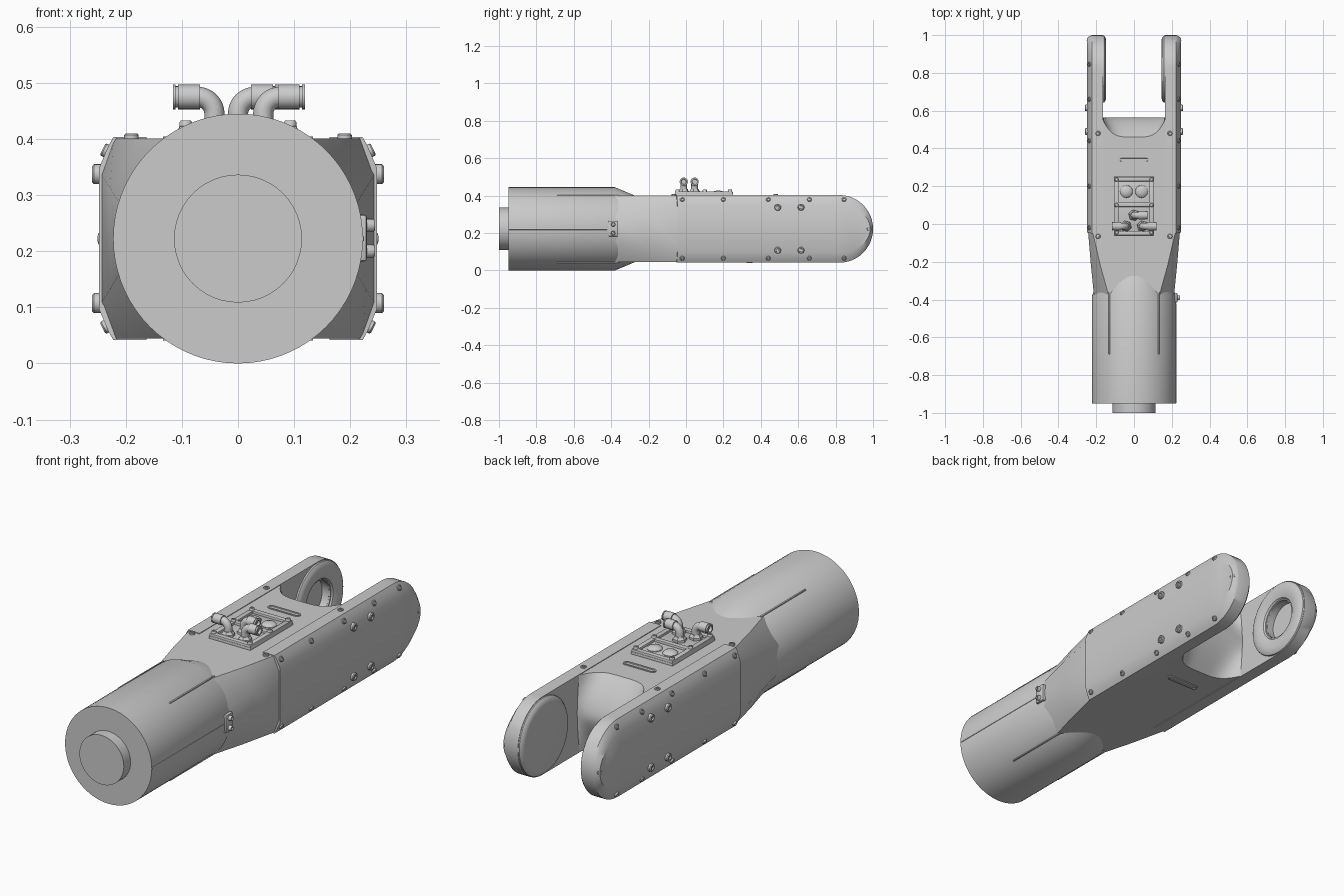
import bpy, bmesh
from math import sin, cos, pi
from mathutils import Vector

if "Cube" in bpy.data.objects:
    bpy.data.objects.remove(bpy.data.objects["Cube"])

ZC = 0.2225  # height of the long axis


def finish(bm, name):
    bmesh.ops.remove_doubles(bm, verts=bm.verts, dist=1e-5)
    bmesh.ops.recalc_face_normals(bm, faces=bm.faces)
    me = bpy.data.meshes.new(name)
    bm.to_mesh(me)
    bm.free()
    ob = bpy.data.objects.new(name, me)
    bpy.context.collection.objects.link(ob)
    return ob


def loft(name, rings):
    """Skin a list of equal-length rings and cap both ends."""
    bm = bmesh.new()
    vs = [[bm.verts.new(p) for p in ring] for ring in rings]
    n = len(vs[0])
    for a, b in zip(vs, vs[1:]):
        for i in range(n):
            j = (i + 1) % n
            bm.faces.new((a[i], a[j], b[j], b[i]))
    bm.faces.new(vs[0])
    bm.faces.new(vs[-1])
    return finish(bm, name)


def lathe(name, origin, axis, profile, seg=24):
    """Turn (offset, radius) pairs around an axis through origin."""
    w = Vector(axis).normalized()
    u = w.orthogonal().normalized()
    v = w.cross(u)
    o = Vector(origin)
    return loft(name, [[o + w * d + (u * cos(2 * pi * i / seg) + v * sin(2 * pi * i / seg)) * r
                        for i in range(seg)] for d, r in profile])


def bolt(name, p, axis, r=0.014, h=0.01):
    lathe(name, p, axis, [(-0.012, r), (h * .7, r), (h, r * .8), (h, r * .5), (h * .5, r * .45)], 16)


def box(name, lo, hi, bevel=0.004):
    bm = bmesh.new()
    bmesh.ops.create_cube(bm, size=1)
    for v in bm.verts:
        v.co = [l + (c + .5) * (h - l) for c, l, h in zip(v.co, lo, hi)]
    bmesh.ops.bevel(bm, geom=bm.edges[:], offset=bevel, segments=2, profile=.5, affect='EDGES')
    return finish(bm, name)


def pipe(name, pts, r):
    cu = bpy.data.curves.new(name, 'CURVE')
    cu.dimensions = '3D'
    cu.bevel_depth, cu.bevel_resolution, cu.use_fill_caps = r, 4, True
    sp = cu.splines.new('POLY')
    sp.points.add(len(pts) - 1)
    for q, p in zip(sp.points, pts):
        q.co = (*p, 1)
    ob = bpy.data.objects.new(name, cu)
    bpy.context.collection.objects.link(ob)
    bpy.ops.object.select_all(action='DESELECT')
    bpy.context.view_layer.objects.active = ob
    ob.select_set(True)
    bpy.ops.object.convert(target='MESH')


def capsule(cx, cy, z, half, r, n=10):
    """Long rounded outline across x."""
    return [(cx + s * half + s * r * sin(pi * i / n), cy + s * r * cos(pi * i / n), z)
            for s in (1, -1) for i in range(n + 1)]


# Barrel with tapered shoulder, and the rod end
lathe('barrel', (0, 0, ZC), (0, 1, 0), [(-.95, .2225), (-.38, .2225), (-.25, .168)], 72)
lathe('rod_end', (0, 0, ZC), (0, 1, 0), [(-1, .114), (-.94, .114)], 48)

# Thin ribs along the barrel
for s in (1, -1):
    for t in (1, -1):
        box('barrel_rib', (s * .13 - .004, -.69, ZC + t * .176 - .006),
            (s * .13 + .004, -.36, ZC + t * .176 + .006), .002)
box('side_rib', (.212, -.949, ZC - .005), (.2245, -.42, ZC + .005), .002)


# Main body: eight-sided section flaring out of the barrel
def octagon(y, hx, hz, a, b):
    q = [(a, hz), (hx, b), (hx, -b), (a, -hz), (-a, -hz), (-hx, -b), (-hx, b), (-a, hz)]
    return [(x, y, ZC + z) for x, z in q]


loft('body', [octagon(-.40, .21, .178, .128, .06), octagon(-.22, .228, .178, .178, .09),
              octagon(-.03, .244, .178, .222, .115), octagon(.2, .244, .178, .222, .115)])

# Scooped web between the fork arms
web = []
for i in range(25):
    x = -.17 + .34 * i / 24
    k = 1 - (abs(x) / .17) ** 4
    ring = [(x, .2, ZC - .178)]
    for j in range(17):
        t = -1 + j / 8
        ring.append((x, .565 - .105 * k * abs(t) ** 1.6, ZC + .178 * t))
    web.append(ring + [(x, .2, ZC + .178)])
loft('fork_web', web)


# Cheek plates forming the fork arms
def cheek_ring(x, y0, yend, hz, rz=.18, n=24):
    ring = [(x, y0, ZC - hz)]
    for i in range(n + 1):
        a = -pi / 2 + pi * i / n
        ring.append((x, .82 + (yend - .82) * cos(a), ZC + hz * sin(a)))
    return ring + [(x, y0, ZC + hz)]


for s, side in ((1, 'right'), (-1, 'left')):
    cheek = loft(side + '_cheek', [cheek_ring(s * .163, -.05, 1, .181), cheek_ring(s * .222, -.05, 1, .181),
                                   cheek_ring(s * .231, -.048, .997, .165),
                                   cheek_ring(s * .248, -.045, .985, .125)])
    o, ax = (0, .82, ZC), (s, 0, 0)
    if s > 0:
        # Plain inner boss
        lathe('right_boss', o, ax, [(.17, .179), (.158, .177), (.149, .168), (.145, .15)], 48)
    else:
        # Ring boss around a blind socket
        cutter = lathe('socket_cutter', o, ax, [(.12, .09), (.205, .09)], 48)
        m = cheek.modifiers.new('socket', 'BOOLEAN')
        m.operation, m.object, m.solver = 'DIFFERENCE', cutter, 'EXACT'
        bpy.context.view_layer.objects.active = cheek
        bpy.ops.object.modifier_apply(modifier=m.name)
        bpy.data.objects.remove(cutter)
        prof = [(.166, .179), (.157, .176), (.150, .165), (.147, .145), (.149, .12), (.156, .1), (.17, .09),
                (.17, .0895), (.166, .179)]
        bm_ring = lathe('left_ring_boss', o, ax, prof, 48)
        bm = bmesh.new()
        bm.from_mesh(bm_ring.data)
        bmesh.ops.delete(bm, geom=[f for f in bm.faces if len(f.verts) > 4], context='FACES_ONLY')
        bm.to_mesh(bm_ring.data)
        bm.free()
    # Bolts along the sloped edges, on the sides, at the tip and on top
    for t in (1, -1):
        for y in (-.02, .2, .44, .66, .845):
            bolt('edge_bolt', (s * .234, y, ZC + t * .156), (s, 0, t * .5), .012, .008)
        for y in (.49, .615):
            bolt('side_bolt', (s * .248, y, ZC + t * .115), (s, 0, 0), .018, .012)
    bolt('tip_bolt', (s * .24, .978, ZC), (s, .4, 0), .014, .007)
    for y in (.48, -.065):
        bolt('top_bolt', (s * .19, y, ZC + .178), (0, 0, 1), .013, .009)

# Small bracket on the right shoulder
box('bracket', (.205, -.415, .182), (.23, -.365, .265), .005)
for z in (.2, .246):
    bolt('bracket_bolt', (.23, -.39, z), (1, 0, 0), .012, .014)

# Rounded slots on top and underside
for t in (1, -1):
    z = ZC + t * .178
    loft('slot_frame', [capsule(0, .34, z - t * .005, .066, .016), capsule(0, .34, z + t * .004, .066, .016),
                        capsule(0, .34, z + t * .004, .066, .009), capsule(0, .34, z + t * .001, .066, .008)])

# Port plate with raised frame, cross bar and corner bolts
box('port_plate', (-.107, -.062, .395), (.107, .252, .412))
for s in (1, -1):
    box('frame_side', (s * .094 - .012, -.06, .405), (s * .094 + .012, .25, .423))
    for y in (-.045, .1, .235):
        bolt('frame_bolt', (s * .093, y, .422), (0, 0, 1), .011, .011)
for y in (-.048, .103, .238):
    box('frame_bar', (-.1, y - .012, .405), (.1, y + .012, .423))
for s in (1, -1):
    lathe('port_dome', (s * .04, .172, .405), (0, 0, 1), [(0, .034), (.01, .033), (.018, .025), (.022, .01)])


# Elbow fittings with sleeves
def elbow(x, y, s, end, z=.475, r=.018, bend=.03):
    arc = [(x + s * bend * (1 - cos(a)), y, z - bend + bend * sin(a)) for a in [pi / 2 * i / 8 for i in range(9)]]
    pipe('elbow_pipe', [(x, y, .405)] + arc + [(end, y, z)], r)
    lathe('elbow_sleeve', (end, y, z), (s, 0, 0),
          [(-.032, .019), (-.032, .022), (.007, .022), (.007, .019), (.011, .019), (.011, .022), (.016, .022),
           (.016, .014), (.004, .013)])
    lathe('elbow_base', (x, y, .405), (0, 0, 1), [(0, .03), (.018, .03), (.022, .025), (.03, .022)], 6)


elbow(-.042, -.012, -1, -.1)
elbow(.045, -.012, 1, .103)
elbow(.0, .046, 1, .055)

# Smooth shading with sharp edges kept
bpy.ops.object.select_all(action='DESELECT')
for ob in bpy.context.scene.objects:
    ob.select_set(True)
    bpy.context.view_layer.objects.active = ob
bpy.ops.object.shade_smooth_by_angle(angle=.6)
